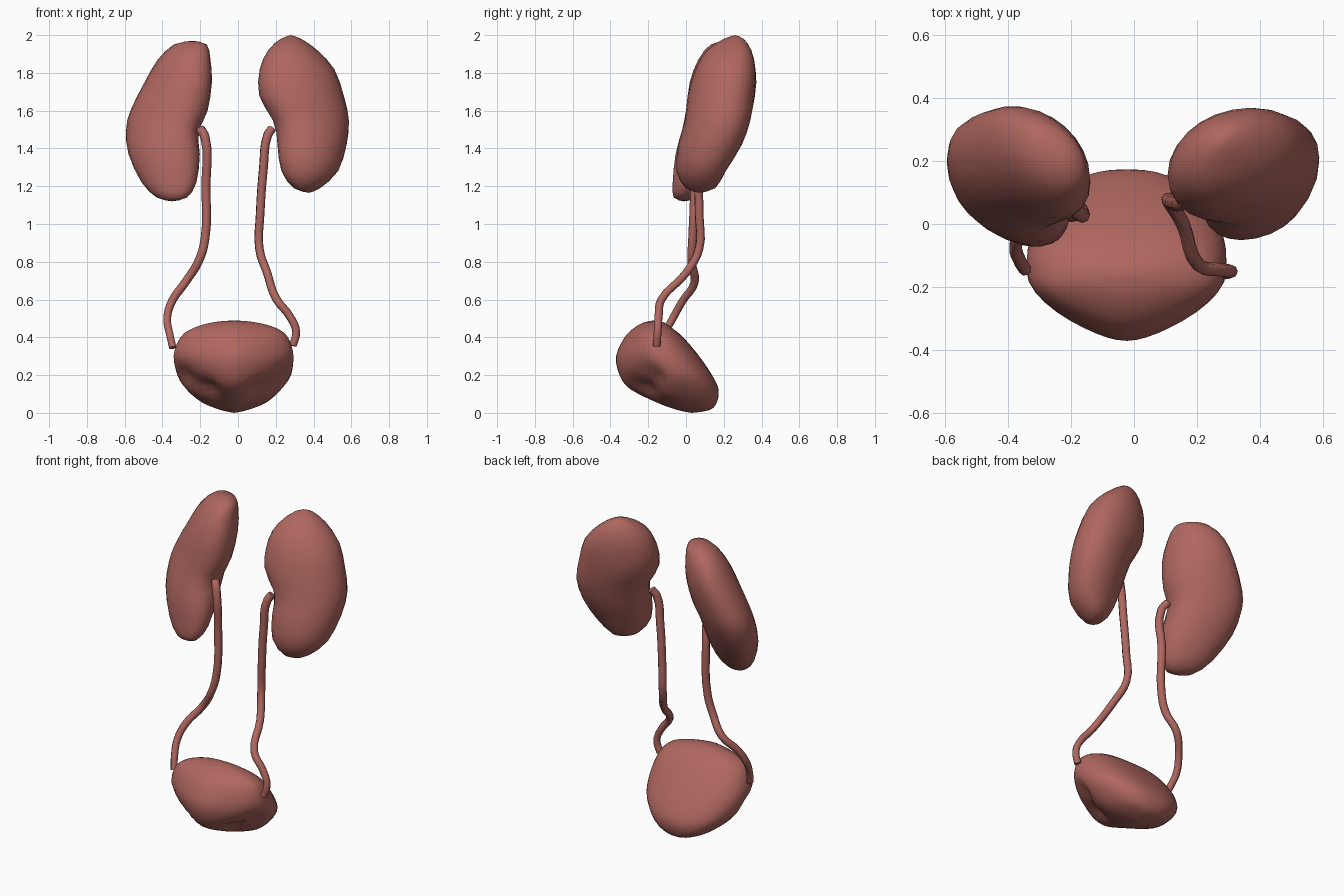
import bpy, bmesh, math
from mathutils import Vector

if "Cube" in bpy.data.objects:
    bpy.data.objects.remove(bpy.data.objects["Cube"])

mat = bpy.data.materials.new("organ_red")
mat.diffuse_color = (0.43, 0.135, 0.115, 1)
mat.use_nodes = True
mat.node_tree.nodes["Principled BSDF"].inputs["Base Color"].default_value = mat.diffuse_color


def spline(rows, steps):
    """Smoothly interpolate rows of numbers (Catmull-Rom)."""
    out = []
    for i in range(len(rows) - 1):
        p = [rows[max(0, min(len(rows) - 1, i + k))] for k in (-1, 0, 1, 2)]
        for s in range(steps):
            t = s / steps
            out.append([b + 0.5 * t * (c - a + t * (2*a - 5*b + 4*c - d + t * (3*(b - c) + d - a)))
                        for a, b, c, d in zip(*p)])
    return out + [list(rows[-1])]


def power(v, e):
    return math.copysign(abs(v) ** e, v)


def organ(name, rows, skew, segs, steps, pinch=0.0, square=1.0, dents=()):
    """Loft skewed ellipses from rows of (z, x min, x max, y min, y max)."""
    bm = bmesh.new()
    rings = []
    for z, x0, x1, y0, y1 in spline(rows, steps):
        a, b = max(0, (x1 - x0) / 2), max(0, (y1 - y0) / 2)
        ring = []
        for i in range(segs):
            t = 2 * math.pi * i / segs
            c, s = math.cos(t), math.sin(t)
            if pinch == 0 or s > 0:
                c, s = power(c, square), power(s, square)
            narrow = 1 - pinch * min(0, s) ** 2
            co = Vector(((x0 + x1) / 2 + a * c * narrow,
                         (y0 + y1) / 2 + b * (skew * c + math.sqrt(1 - skew * skew) * s), z))
            move = Vector()
            for centre, push, width in dents:
                move += Vector(push) * math.exp(-(co - Vector(centre)).length_squared / width ** 2)
            ring.append(bm.verts.new(co + move))
        rings.append(ring)
    for r, q in zip(rings, rings[1:]):
        for i in range(segs):
            j = (i + 1) % segs
            bm.faces.new((r[i], r[j], q[j], q[i]))
    bm.faces.new(rings[0][::-1])
    bm.faces.new(rings[-1])
    bmesh.ops.remove_doubles(bm, verts=bm.verts, dist=0.0005)
    bmesh.ops.recalc_face_normals(bm, faces=bm.faces)
    mesh = bpy.data.meshes.new(name)
    bm.to_mesh(mesh)
    bm.free()
    mesh.shade_smooth()
    mesh.materials.append(mat)
    ob = bpy.data.objects.new(name, mesh)
    bpy.context.collection.objects.link(ob)


def tube(name, points, radius):
    cu = bpy.data.curves.new(name, 'CURVE')
    cu.dimensions = '3D'
    cu.bevel_depth = radius
    cu.bevel_resolution = 2
    cu.resolution_u = 4
    cu.use_fill_caps = True
    sp = cu.splines.new('BEZIER')
    sp.bezier_points.add(len(points) - 1)
    for i, (bp, co) in enumerate(zip(sp.bezier_points, points)):
        bp.co = co
        bp.handle_left_type = bp.handle_right_type = 'AUTO'
        bp.radius = 1.08 - 0.2 * i / (len(points) - 1)
    cu.materials.append(mat)
    bpy.context.collection.objects.link(bpy.data.objects.new(name, cu))


# Kidneys, leaning back towards the top, inner edge turned forward
organ("kidney_right", [
    (1.165, .375, .375, .07, .07), (1.19, .295, .435, .00, .155), (1.28, .23, .53, -.05, .21),
    (1.42, .205, .575, -.04, .295), (1.55, .18, .587, -.005, .34), (1.68, .112, .56, .01, .36),
    (1.82, .115, .51, .05, .367), (1.92, .16, .42, .11, .345), (1.98, .225, .335, .20, .305),
    (2.0, .28, .28, .26, .26)], 0.24, 24, 2, square=.95,
    dents=[((.19, .06, 1.5), (.012, .01, 0), .08)])
organ("kidney_left", [
    (1.12, -.35, -.35, -.01, -.01), (1.14, -.43, -.27, -.065, .06), (1.22, -.51, -.22, -.07, .14),
    (1.37, -.58, -.20, -.055, .25), (1.5, -.592, -.195, -.02, .32), (1.6, -.57, -.16, .00, .35),
    (1.75, -.495, -.138, .02, .372), (1.87, -.425, -.146, .065, .355), (1.95, -.34, -.165, .13, .30),
    (1.97, -.24, -.24, .21, .21)], -0.36, 24, 2, square=.95,
    dents=[((-.20, .05, 1.48), (-.015, .015, 0), .08)])

# Bladder, slanting down to the back, hollowed on both sides of a front keel
organ("bladder", [
    (.0, -.02, -.02, .03, .03), (.015, -.09, .05, -.045, .125), (.055, -.19, .15, -.155, .163),
    (.125, -.275, .23, -.295, .172), (.2, -.325, .285, -.352, .138), (.3, -.342, .295, -.37, .07),
    (.4, -.305, .265, -.325, -.015), (.45, -.235, .20, -.275, -.075), (.48, -.13, .09, -.22, -.12),
    (.49, -.02, -.02, -.165, -.165)], 0.0, 40, 3, pinch=0.4, square=.8,
    dents=[((-.02 + s * dx, y, z), (-s * .028, .04, .02), .07)
           for s in (-1, 1) for dx, y, z in ((.25, -.17, .20), (.15, -.23, .12))])

# Ureters running from the inner kidney edges to the bladder sides
tube("ureter_right", [
    (.18, .085, 1.505), (.157, .07, 1.47), (.135, .065, 1.3), (.117, .07, 1.05), (.113, .07, .87),
    (.155, .0, .74), (.205, -.13, .6), (.275, -.145, .51), (.308, -.15, .43), (.29, -.155, .355)], .023)
tube("ureter_left", [
    (-.20, .06, 1.505), (-.175, .035, 1.46), (-.17, .045, 1.2), (-.175, .035, .92), (-.21, .03, .8),
    (-.28, .045, .69), (-.35, -.02, .59), (-.375, -.07, .5), (-.36, -.12, .41), (-.345, -.145, .345)], .023)
